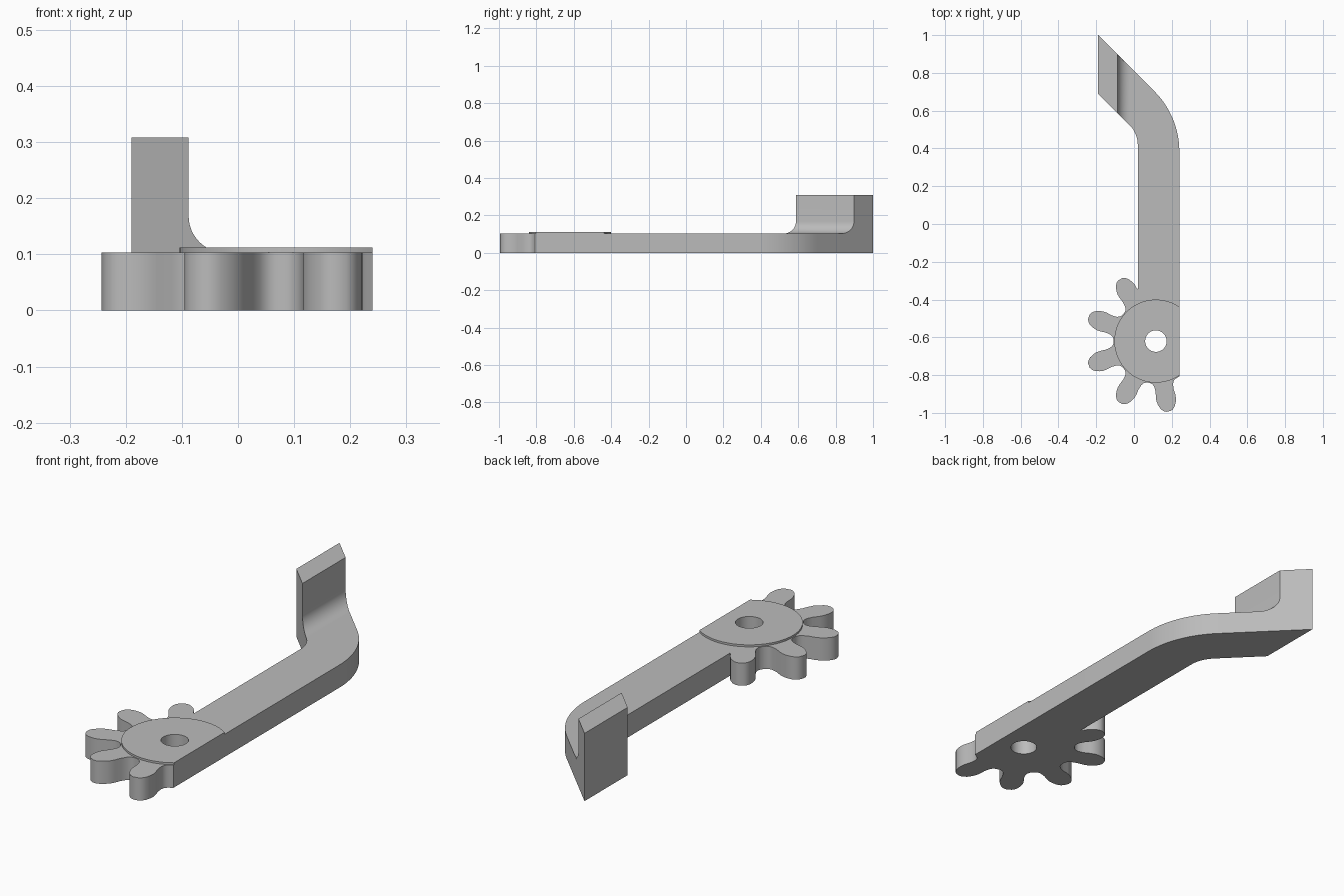
import bpy, bmesh
from math import sin, cos, radians, acos

if "Cube" in bpy.data.objects:
    bpy.data.objects.remove(bpy.data.objects["Cube"])

GREY = (0.5, 0.5, 0.5, 1)
metal = bpy.data.materials.new("plain_grey")
metal.use_nodes = True
metal.diffuse_color = GREY
metal.node_tree.nodes["Principled BSDF"].inputs["Base Color"].default_value = GREY

GX, GY = 0.116, -0.62            # gear axis
LEFT, RIGHT = 0.02, 0.24         # arm edges
THICK, DISC_TOP, TOP = 0.103, 0.112, 0.308


def arc(cx, cy, r, a0, a1, n=16):
    angles = [radians(a0 + (a1 - a0) * i / n) for i in range(n + 1)]
    return [(cx + r * cos(a), cy + r * sin(a)) for a in angles]


def finish(name, mesh):
    bm = bmesh.new()
    bm.from_mesh(mesh)
    bmesh.ops.remove_doubles(bm, verts=bm.verts, dist=1e-5)
    bmesh.ops.recalc_face_normals(bm, faces=bm.faces)
    bm.to_mesh(mesh)
    bm.free()
    mesh.materials.clear()
    mesh.materials.append(metal)
    obj = bpy.data.objects.new(name, mesh)
    bpy.context.collection.objects.link(obj)
    bpy.ops.object.select_all(action='DESELECT')
    obj.select_set(True)
    bpy.context.view_layer.objects.active = obj
    bpy.ops.object.shade_smooth_by_angle(angle=radians(30))
    return obj


def plate(name, outlines, z0, z1):
    """Extrude closed outlines; inner outlines become holes."""
    curve = bpy.data.curves.new(name + "_outline", 'CURVE')
    curve.dimensions, curve.fill_mode = '2D', 'BOTH'
    curve.extrude = (z1 - z0) / 2
    for pts in outlines:
        spline = curve.splines.new('POLY')
        spline.points.add(len(pts) - 1)
        for p, (x, y) in zip(spline.points, pts):
            p.co = (x, y, 0, 1)
        spline.use_cyclic_u = True
    temp = bpy.data.objects.new("temp", curve)
    mesh = bpy.data.meshes.new_from_object(temp)
    bpy.data.objects.remove(temp)
    for v in mesh.vertices:
        v.co.z += (z0 + z1) / 2
    return finish(name, mesh)


# Gear teeth: half a tooth as (radius, angle from tooth axis), mirrored and repeated
half = [(0.224, 19.9), (0.225, 17), (0.231, 14), (0.245, 11.7), (0.27, 10.3), (0.30, 10),
        (0.32, 9.4), (0.34, 8), (0.36, 6), (0.372, 4), (0.378, 1.8)]
teeth = []
for axis in range(120, 281, 40):
    side = half[5:] if axis == 120 else half      # first tooth merges into the arm
    polar = [(r, axis - a) for r, a in side] + [(r, axis + a) for r, a in reversed(half)]
    teeth += [(GX + r * cos(radians(a)), GY + r * sin(radians(a))) for r, a in polar]

# Arm with a 45 degree bend, in one piece with the teeth
hole = arc(GX, GY, 0.057, 0, 350, 35)
body = teeth + [(RIGHT, -0.807)]
body += arc(RIGHT - 0.45, 0.384, 0.45, 0, 45)
body += [(-0.19, 1.0), (-0.19, 0.69)]
body += arc(LEFT - 0.15, 0.418, 0.15, 45, 0)
body += [(LEFT, -0.345)]
plate("toothed_arm", [body, hole], 0, THICK)

# Raised hub disc, cut flush with the arm's outer edge
R = 0.22
cut = acos((RIGHT - GX) / R) * 180 / 3.14159265
plate("hub_disc", [arc(GX, GY, R, cut, 360 - cut, 64), hole], THICK, DISC_TOP)

# Upright end tab with a fillet at its foot, slanted along the arm
F = 0.065
profile = [(-0.19, THICK), (-0.19, TOP), (-0.088, TOP)]
profile += arc(-0.088 + F, THICK + F, F, 180, 270, 12)
bm = bmesh.new()
front = [bm.verts.new((x, 0.5 - x, z)) for x, z in profile]
back = [bm.verts.new((x, 0.81 - x, z)) for x, z in profile]
bm.faces.new(front)
bm.faces.new(back[::-1])
for i in range(len(profile)):
    j = (i + 1) % len(profile)
    bm.faces.new((front[i], back[i], back[j], front[j]))
tab = bpy.data.meshes.new("end_tab")
bm.to_mesh(tab)
bm.free()
finish("end_tab", tab)
